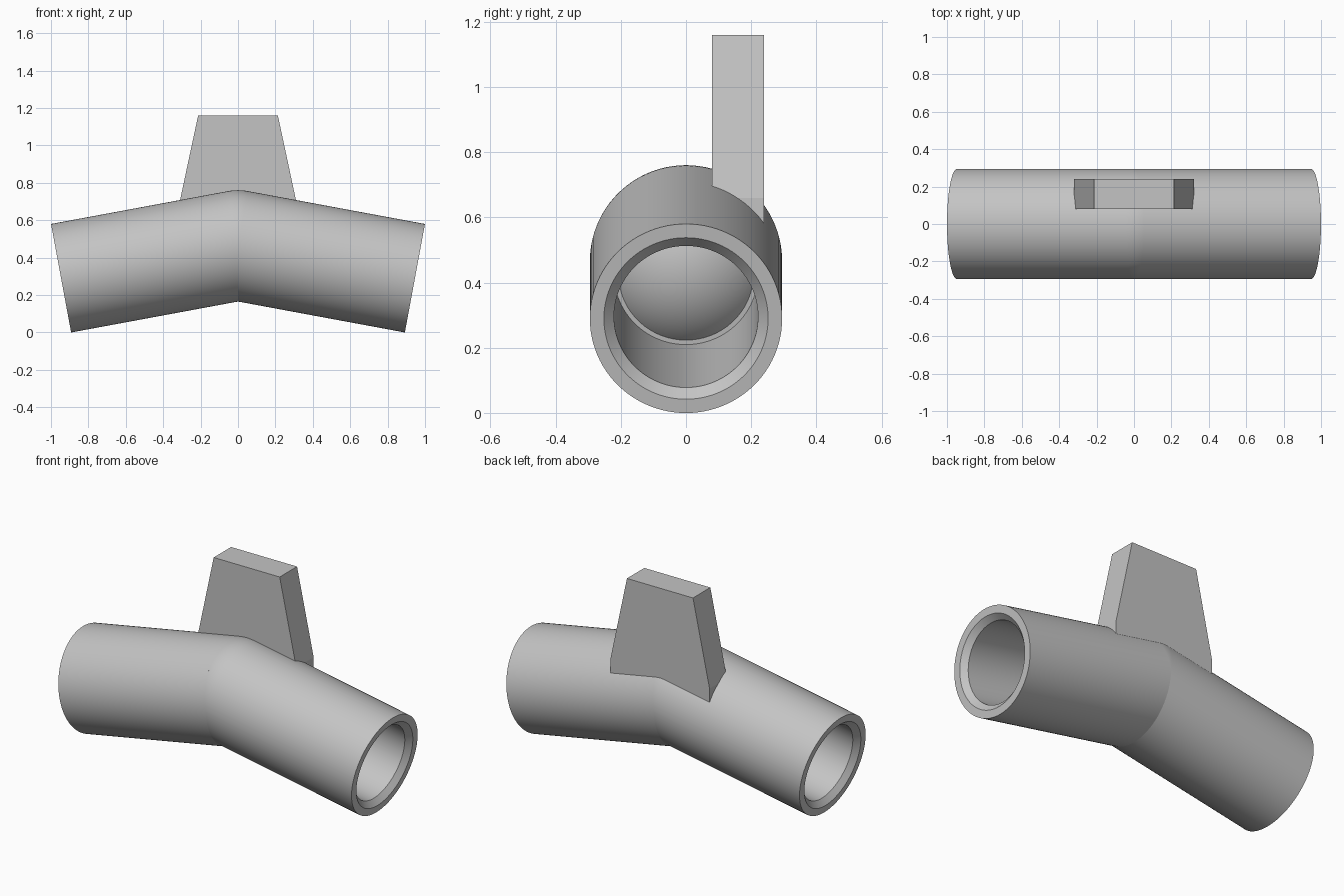
import bpy, bmesh, math
from mathutils import Matrix, Vector

if "Cube" in bpy.data.objects:
    bpy.data.objects.remove(bpy.data.objects["Cube"], do_unlink=True)

TILT = math.radians(10.5)
RADIUS = 0.295
LENGTH = 0.962
CENTRE = Vector((0, 0, 0.465))

grey = bpy.data.materials.new("plain grey")
grey.use_nodes = True
GREY = (0.55, 0.55, 0.55, 1)
grey.diffuse_color = GREY
grey.node_tree.nodes["Principled BSDF"].inputs["Base Color"].default_value = GREY


def make_object(name, bm, smooth=False):
    bmesh.ops.recalc_face_normals(bm, faces=bm.faces)
    mesh = bpy.data.meshes.new(name)
    bm.to_mesh(mesh)
    bm.free()
    mesh.materials.append(grey)
    obj = bpy.data.objects.new(name, mesh)
    bpy.context.collection.objects.link(obj)
    if smooth:
        bpy.ops.object.select_all(action="DESELECT")
        obj.select_set(True)
        bpy.context.view_layer.objects.active = obj
        bpy.ops.object.shade_smooth_by_angle(angle=math.radians(30))
    return obj


# Socket arm: turned profile with a chamfered blind bore
def make_arm(name, side):
    profile = [(0, 0.21), (0.221, 0.21), (0.221, LENGTH - 0.03), (0.252, LENGTH),
               (RADIUS, LENGTH), (RADIUS, 0), (0, 0)]
    bm = bmesh.new()
    verts = [bm.verts.new((r, 0, d)) for r, d in profile]
    edges = [bm.edges.new(pair) for pair in zip(verts, verts[1:])]
    bmesh.ops.spin(bm, geom=verts + edges, cent=(0, 0, 0), axis=(0, 0, 1),
                   angle=math.tau, steps=96)
    bmesh.ops.remove_doubles(bm, verts=bm.verts, dist=1e-4)
    turn = Matrix.Rotation(side * (math.pi / 2 + TILT), 4, "Y")
    bm.transform(Matrix.Translation(CENTRE) @ turn)
    make_object(name, bm, True)


make_arm("left_arm", 1)
make_arm("right_arm", -1)

# Ball that rounds the top of the elbow
bm = bmesh.new()
bmesh.ops.create_uvsphere(bm, u_segments=96, v_segments=48, radius=RADIUS)
bm.transform(Matrix.Translation(CENTRE) @ Matrix.Rotation(math.pi / 2, 4, "X"))
make_object("elbow_ball", bm, True)

# Tapered fin, with its sloping foot buried in the pipe wall
bm = bmesh.new()
loops = []
for y, foot in ((0.08, 0.64), (0.24, 0.55)):
    half = [(0.32, foot), (0.32, 0.66), (0.213, 1.16)]
    outline = half + [(-x, z) for x, z in reversed(half)]
    loops.append([bm.verts.new((x, y, z)) for x, z in outline])
    bm.faces.new(loops[-1])
front, back = loops
for i in range(len(front)):
    j = (i + 1) % len(front)
    bm.faces.new((front[i], front[j], back[j], back[i]))
make_object("fin", bm)
